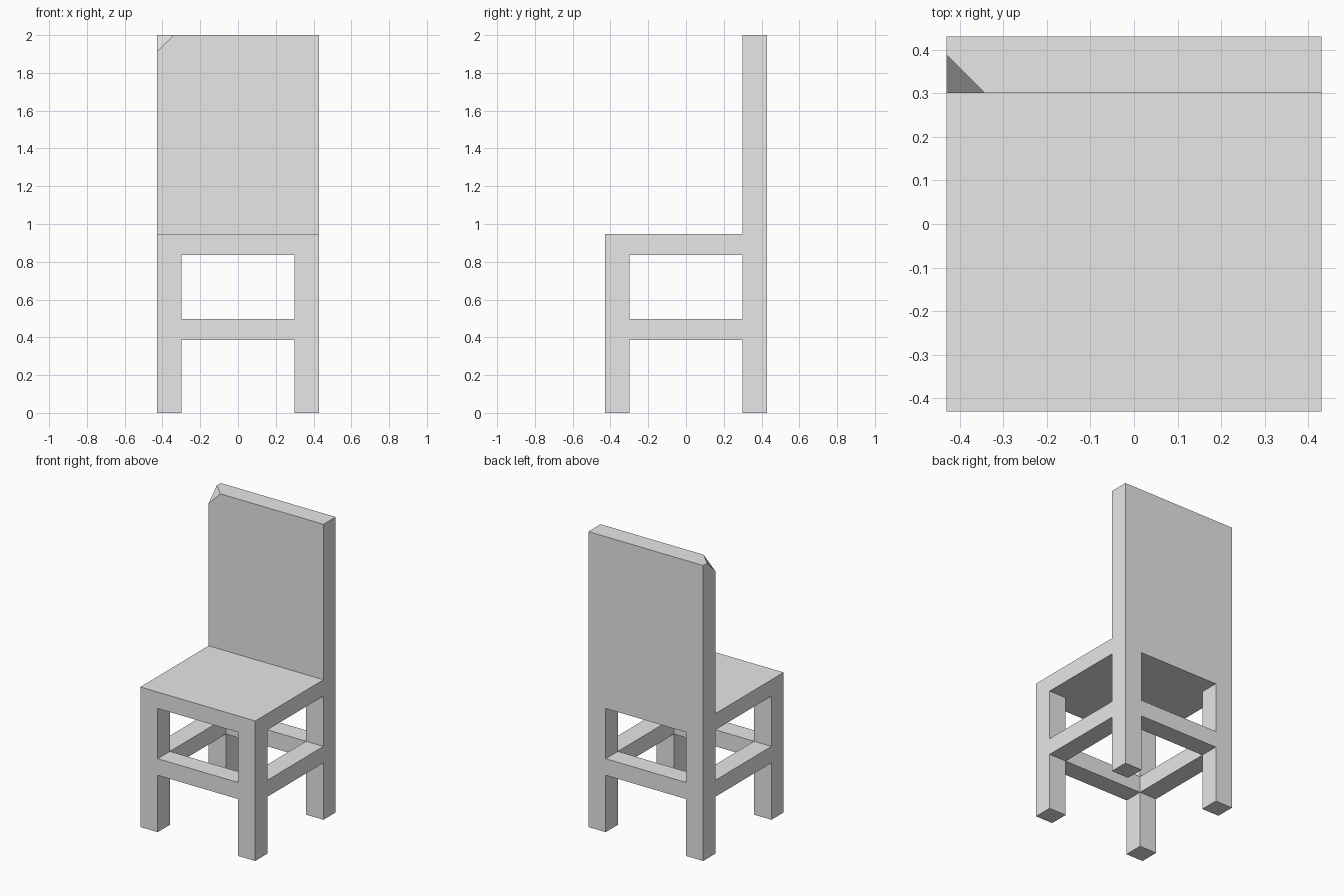
import bpy
import bmesh
from mathutils import Vector

cube = bpy.data.objects.get("Cube")
if cube:
    bpy.data.objects.remove(cube, do_unlink=True)

# Shared measurements
HALF, INNER = 0.43, 0.30
RAIL_LOW, RAIL_TOP = 0.385, 0.497
SEAT_LOW, SEAT_TOP = 0.837, 0.948
TOP, CHIP = 2.0, 0.088

grey = bpy.data.materials.new("plain grey")
grey.use_nodes = True
colour = (0.8, 0.8, 0.8, 1.0)
grey.diffuse_color = colour
grey.node_tree.nodes["Principled BSDF"].inputs["Base Color"].default_value = colour

# Bays across the plan, and levels up the height
bays = [-HALF, -INNER, INNER, HALF]
levels = [0, RAIL_LOW, RAIL_TOP, SEAT_LOW, SEAT_TOP, TOP]
LEGS_LOW, RAILS, LEGS_HIGH, SEAT, BACKREST = range(5)


def is_solid(i, j, k):
    """Whether the block at bay i, j and level k is part of the chair."""
    if not (0 <= i < 3 and 0 <= j < 3 and 0 <= k < 5):
        return False
    if k == SEAT:
        return True
    if k == BACKREST:
        return j == 2
    if k == RAILS:
        return (i, j) != (1, 1)
    return i != 1 and j != 1


def block_side(bm, cell, axis, step):
    """Add one outward face of a block."""
    grids = (bays, bays, levels)
    u, v = (axis + 1) % 3, (axis + 2) % 3
    corners = []
    for du, dv in ((0, 0), (1, 0), (1, 1), (0, 1)):
        p = Vector()
        p[axis] = grids[axis][cell[axis] + (step > 0)]
        p[u] = grids[u][cell[u] + du]
        p[v] = grids[v][cell[v] + dv]
        corners.append(bm.verts.new(p))
    bm.faces.new(corners if step > 0 else corners[::-1])


# Legs, rails, seat and backrest as one continuous skin
bm = bmesh.new()
for i in range(3):
    for j in range(3):
        for k in range(5):
            if not is_solid(i, j, k):
                continue
            for axis in range(3):
                for step in (-1, 1):
                    near = [i, j, k]
                    near[axis] += step
                    if not is_solid(*near):
                        block_side(bm, (i, j, k), axis, step)
bmesh.ops.remove_doubles(bm, verts=bm.verts, dist=0.0001)

# Chipped front corner at the top of the backrest
cut = bmesh.ops.bisect_plane(
    bm, geom=bm.verts[:] + bm.edges[:] + bm.faces[:],
    plane_co=(-HALF + CHIP, INNER, TOP), plane_no=(-1, -1, 1))
normal = Vector((-1, -1, 1))
origin = Vector((-HALF + CHIP, INNER, TOP))
chipped = [v for v in bm.verts
           if v.co.z > SEAT_TOP + 0.1 and (v.co - origin).dot(normal) > 0.001]
bmesh.ops.delete(bm, geom=chipped, context='VERTS')
bmesh.ops.holes_fill(bm, edges=[e for e in bm.edges if e.is_boundary], sides=0)

# Join flush panels into clean flat faces
bmesh.ops.dissolve_limit(bm, angle_limit=0.01, verts=bm.verts, edges=bm.edges)
bmesh.ops.recalc_face_normals(bm, faces=bm.faces)

mesh = bpy.data.meshes.new("chair")
bm.to_mesh(mesh)
bm.free()
mesh.materials.append(grey)
chair = bpy.data.objects.new("chair", mesh)
bpy.context.collection.objects.link(chair)
